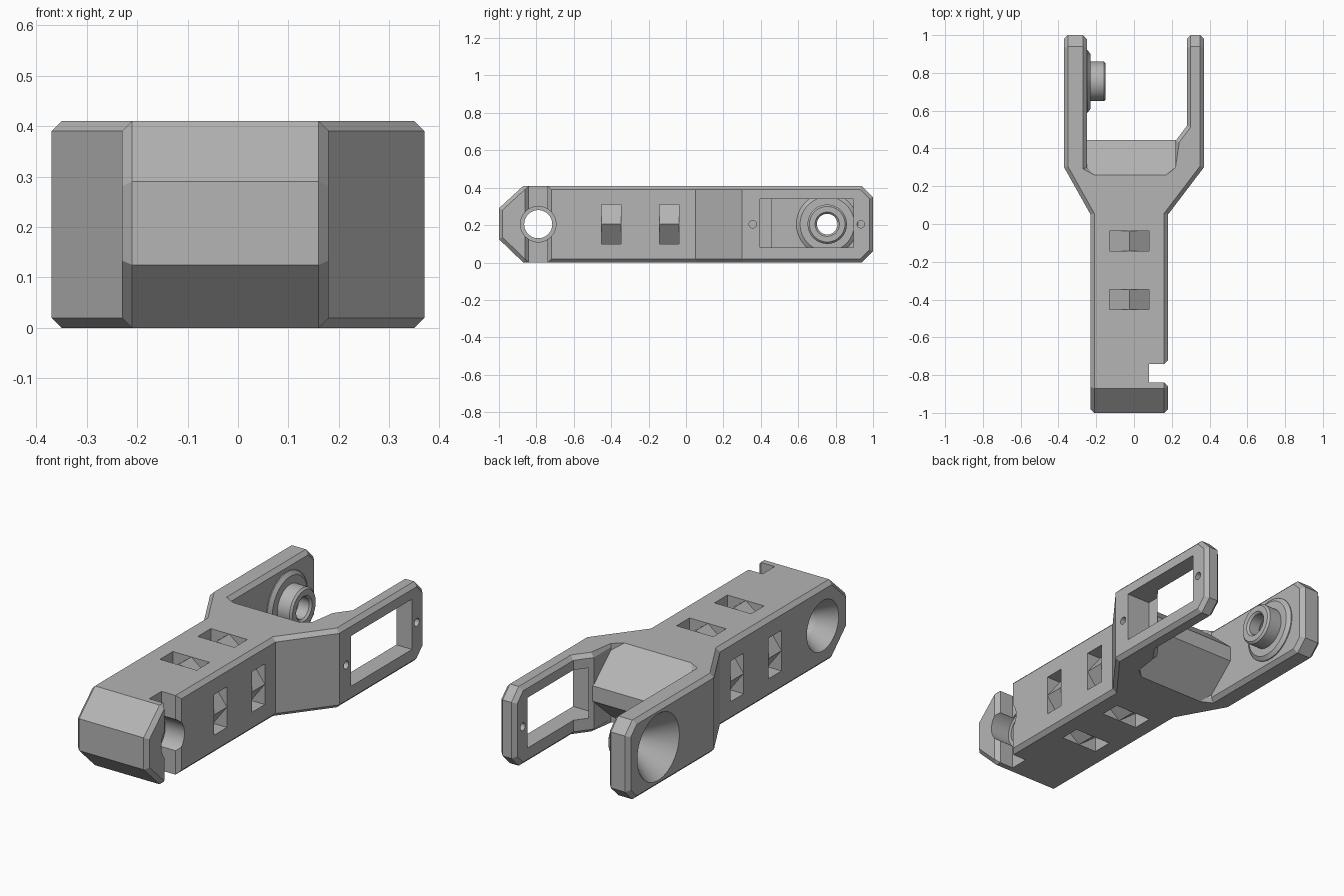
import bpy, bmesh, math
from mathutils import Vector

if "Cube" in bpy.data.objects:
    bpy.data.objects.remove(bpy.data.objects["Cube"])

H, MID = 0.41, 0.205          # body height and mid height
SEG = 64

grey = bpy.data.materials.new("plain_grey")
grey.diffuse_color = (0.46, 0.46, 0.46, 1)
grey.use_nodes = True
grey.node_tree.nodes["Principled BSDF"].inputs["Base Color"].default_value = grey.diffuse_color


def make(name, bm):
    bmesh.ops.recalc_face_normals(bm, faces=bm.faces[:])
    me = bpy.data.meshes.new(name)
    bm.to_mesh(me)
    bm.free()
    me.materials.append(grey)
    ob = bpy.data.objects.new(name, me)
    bpy.context.collection.objects.link(ob)
    return ob


def prism(name, pts, axis, lo, hi):
    """Extrude a 2D profile along x (y,z pts), y (x,z pts) or z (x,y pts)."""
    def put(p, d):
        v = list(p)
        v.insert(axis, d)
        return v
    bm = bmesh.new()
    a = [bm.verts.new(put(p, lo)) for p in pts]
    b = [bm.verts.new(put(p, hi)) for p in pts]
    bm.faces.new(a)
    bm.faces.new(b)
    for i in range(len(pts)):
        j = (i + 1) % len(pts)
        bm.faces.new((a[i], a[j], b[j], b[i]))
    return make(name, bm)


def lathe_x(name, profile, y, z=MID, seg=SEG):
    """Solid of revolution about an x axis line, profile of (x, radius)."""
    bm = bmesh.new()
    rings = []
    for x, r in profile:
        rings.append([bm.verts.new((x, y + r * math.cos(2 * math.pi * i / seg),
                                    z + r * math.sin(2 * math.pi * i / seg)))
                      for i in range(seg)])
    for a, b in zip(rings, rings[1:]):
        for i in range(seg):
            j = (i + 1) % seg
            bm.faces.new((a[i], a[j], b[j], b[i]))
    bm.faces.new(rings[0])
    bm.faces.new(rings[-1])
    return make(name, bm)


def combine(target, tool, op='DIFFERENCE'):
    m = target.modifiers.new("cut", 'BOOLEAN')
    m.operation, m.solver, m.object = op, 'EXACT', tool
    bpy.context.view_layer.objects.active = target
    bpy.ops.object.modifier_apply(modifier=m.name)
    bpy.data.objects.remove(tool)


# forked body: plan outline, trimmed by the side profile with tapered ends
body = prism("forked_body", [(-0.23, -1), (0.18, -1), (0.18, 0.05), (0.37, 0.30),
                             (0.37, 1), (-0.37, 1), (-0.37, 0.30), (-0.23, 0.05)], 2, -0.1, 0.6)
side = prism("side_profile", [(-1, 0.125), (-0.87, 0), (0.94, 0), (1, 0.06),
                              (1, 0.35), (0.94, H), (-0.87, H), (-1, 0.29)], 0, -0.6, 0.6)
combine(body, side, 'INTERSECT')

# fork gap with a pointed nose left standing at its root
gap = prism("fork_gap", [(-0.25, 1.2), (-0.25, 0.30), (-0.21, 0.26), (0.17, 0.26),
                         (0.22, 0.30), (0.22, 0.44), (0.28, 0.52), (0.28, 1.2)], 2, -0.2, 0.7)
nose = prism("nose", [(0.1, 0), (0.26, 0), (0.445, 0.165), (0.445, 0.245), (0.26, H), (0.1, H)],
             0, -0.5, 0.5)
combine(gap, nose)
combine(body, gap)

# chamfer every convex edge between side walls and top, bottom or ends
bm = bmesh.new()
bm.from_mesh(body.data)
bmesh.ops.remove_doubles(bm, verts=bm.verts[:], dist=1e-5)
bmesh.ops.dissolve_limit(bm, angle_limit=0.01, verts=bm.verts[:], edges=bm.edges[:])
edges = []
for e in bm.edges:
    if len(e.link_faces) == 2 and e.is_convex and e.calc_length() > 0.03:
        n = sorted(abs(f.normal.x) for f in e.link_faces)
        if n[0] < 0.1 and n[1] > 0.7:
            edges.append(e)
bmesh.ops.bevel(bm, geom=edges, offset=0.02, segments=1, affect='EDGES', clamp_overlap=True)
bm.to_mesh(body.data)
bm.free()

# round boss with a stepped base on the inside of the left arm
combine(body, lathe_x("boss", [(-0.30, 0.165), (-0.245, 0.165), (-0.23, 0.145), (-0.23, 0.105),
                               (-0.16, 0.105), (-0.15, 0.095)], 0.755), 'UNION')
combine(body, lathe_x("boss_hole", [(-0.40, 0.195), (-0.37, 0.172), (-0.22, 0.055), (-0.16, 0.055),
                                    (-0.14, 0.075)], 0.755))

# window and screw holes in the right arm
combine(body, prism("window", [(0.395, 0.08), (0.895, 0.08), (0.895, 0.34), (0.395, 0.34)],
                    0, 0.235, 0.5))
for y in (0.357, 0.935):
    combine(body, lathe_x("screw_hole", [(0.2, 0.02), (0.5, 0.02)], y, seg=24))

# cross hole, countersunk on the left, with an open slot on the right
combine(body, lathe_x("cross_hole", [(-0.26, 0.145), (-0.23, 0.13), (-0.14, 0.075), (0.07, 0.075),
                                     (0.07, 0.095), (0.3, 0.095)], -0.79))
combine(body, prism("end_slot", [(0.08, -0.84), (0.16, -0.84), (0.20, -0.88), (0.20, -0.70),
                                 (0.16, -0.74), (0.08, -0.74)], 2, -0.2, 0.6))

# strap pockets: ridged recesses on all four sides of the handle
D, E, HALF, CX = 0.08, 0.02, 0.105, -0.025
for yc in (-0.40, -0.09):
    for s in (-1, 1):
        for out, base in ((-1, 0), (1, H)):       # bottom and top
            combine(body, prism("pocket", [(CX, base), (CX + s * HALF, base - out * D),
                                           (CX + s * HALF, base + out * E), (CX, base + out * E)],
                                1, yc - 0.053, yc + 0.053))
        for out, base in ((-1, -0.23), (1, 0.18)):  # left and right
            combine(body, prism("pocket", [(base, MID), (base - out * D, MID + s * HALF),
                                           (base + out * E, MID + s * HALF), (base + out * E, MID)],
                                1, yc - 0.053, yc + 0.053))

# smooth the round surfaces, keep flat edges sharp
bpy.ops.object.select_all(action='DESELECT')
body.select_set(True)
bpy.context.view_layer.objects.active = body
bpy.ops.object.shade_smooth_by_angle(angle=math.radians(20))
